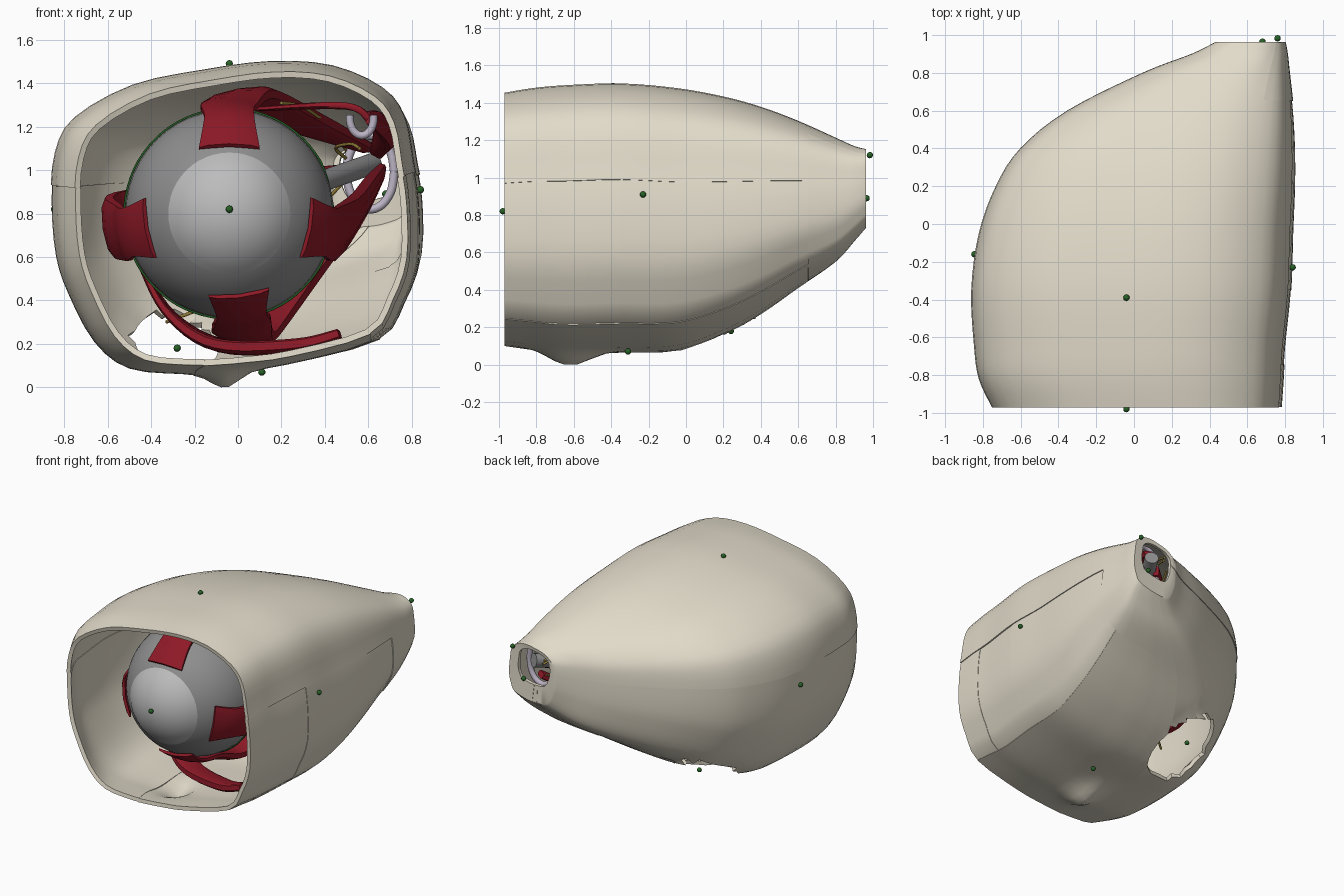
import bpy, bmesh, math
from mathutils import Vector

if "Cube" in bpy.data.objects:
    bpy.data.objects.remove(bpy.data.objects["Cube"])

EYE = Vector((-0.04, -0.44, 0.80))
APEX = Vector((0.60, 0.86, 1.00))


def mat(name, rgb):
    m = bpy.data.materials.new(name)
    m.diffuse_color = (*rgb, 1)
    m.use_nodes = True
    m.node_tree.nodes["Principled BSDF"].inputs["Base Color"].default_value = m.diffuse_color
    return m


BONE = mat("bone", (0.76, 0.71, 0.59))
RED = mat("muscle", (0.27, 0.01, 0.02))
MAUVE = mat("cartilage", (0.50, 0.45, 0.55))
OLIVE = mat("nerve_fibre", (0.35, 0.25, 0.05))
GREEN = mat("marker", (0.02, 0.12, 0.02))
GREY = mat("sclera", (0.27, 0.27, 0.27))
PALE = mat("cornea", (0.5, 0.5, 0.5))


def spline(pts, n, closed=False):
    """Catmull-Rom samples through points of any dimension."""
    out, m = [], len(pts)
    for i in range(m if closed else m - 1):
        idx = [(i + k) % m if closed else min(max(i + k, 0), m - 1) for k in (-1, 0, 1, 2)]
        a, b, c, d = (pts[j] for j in idx)
        for s in range(n):
            t = s / n
            out.append([0.5 * (2*q + (r-p)*t + (2*p-5*q+4*r-w)*t*t + (3*q-p-3*r+w)*t**3)
                        for p, q, r, w in zip(a, b, c, d)])
    return out if closed else out + [list(pts[-1])]


def finish(name, bm, material, angle=40, thickness=0):
    me = bpy.data.meshes.new(name)
    bm.to_mesh(me)
    bm.free()
    ob = bpy.data.objects.new(name, me)
    bpy.context.collection.objects.link(ob)
    me.materials.append(material)
    bpy.ops.object.select_all(action='DESELECT')
    bpy.context.view_layer.objects.active = ob
    ob.select_set(True)
    if thickness:
        mod = ob.modifiers.new("thickness", 'SOLIDIFY')
        mod.thickness = thickness
        mod.offset = -1
        bpy.ops.object.modifier_apply(modifier=mod.name)
    bpy.ops.object.shade_smooth_by_angle(angle=math.radians(angle))
    return ob


def skin(rings, caps=True):
    bm = bmesh.new()
    vs = [[bm.verts.new(p) for p in r] for r in rings]
    n = len(vs[0])
    for a, b in zip(vs, vs[1:]):
        for i in range(n):
            bm.faces.new((a[i], a[(i+1) % n], b[(i+1) % n], b[i]))
    if caps:
        bm.faces.new(vs[0])
        bm.faces.new(vs[-1])
    bmesh.ops.recalc_face_normals(bm, faces=bm.faces)
    return bm


# Bony orbit: one outline swept through stations (y, xmin, xmax, zmin, zmax)
outline = [(-.86, .85), (-.84, 1.08), (-.75, 1.24), (-.48, 1.39), (-.15, 1.46), (.17, 1.5),
           (.45, 1.48), (.68, 1.38), (.78, 1.25), (.82, 1.05), (.85, .85), (.85, .58),
           (.78, .38), (.66, .21), (.25, .10), (.02, .07), (-.1, .06), (-.25, .055),
           (-.5, .08), (-.66, .2), (-.78, .42), (-.84, .6)]
outline = [((x + .86) / 1.71, (z - .055) / 1.445) for x, z in spline(outline, 3, True)]
stations = [(-.97, -.75, .78, .10, 1.45), (-.82, -.82, .79, .08, 1.475), (-.65, -.845, .80, .06, 1.49),
            (-.35, -.86, .83, .065, 1.50), (-.05, -.82, .84, .075, 1.475), (.2, -.73, .85, .16, 1.43),
            (.4, -.60, .85, .27, 1.375), (.6, -.35, .84, .41, 1.30), (.8, .05, .82, .55, 1.21),
            (.9, .31, .81, .66, 1.165), (.96, .43, .80, .73, 1.15)]


def bump(x, y):  # small spur under the floor
    return .075 * math.exp(-((x + .06) / .09)**2 - ((y + .62) / .14)**2)


rings = []
for y, x0, x1, z0, z1 in spline(stations, 4):
    ring = [(x0 + u*(x1-x0), y, z0 + v*(z1-z0)) for u, v in outline]
    rings.append([(x, y, max(0, z - (bump(x, y) if z < .4 else 0))) for x, y, z in ring])
rings.append([(.47 + u*.26, .955, .86 + v*.26) for u, v in outline])


def fissure(p):  # below 1 inside the opening in the outer floor
    return math.hypot((p.x + .29) / .20, (p.y - .16) / .27) if p.z < .5 else 9


def region(i, y):
    """Bone name from the position around the outline and the depth."""
    if y > .64 and 20 <= i < 46:
        return "sphenoid_apex"
    if 1 <= i < 28:
        return "frontal_roof"
    if 28 <= i < 39:
        return "maxilla_frontal_process" if y < -.76 else "lacrimal_wall" if y < -.32 else "ethmoid_wall"
    return "maxilla_floor" if 39 <= i < 50 else "lateral_wall"


swell = {"frontal_roof": .003, "ethmoid_wall": -.003, "lacrimal_wall": -.006, "sphenoid_apex": .003,
         "maxilla_frontal_process": -.003, "maxilla_floor": .0, "lateral_wall": -.002}
for part, off in swell.items():
    bm = skin(rings, False)
    bm.normal_update()
    bm.faces.index_update()
    # keep this bone only, and leave the fissure open
    drop = []
    for f in bm.faces:
        c = f.calc_center_median()
        if fissure(c) < 1 or region(f.index % len(outline), c.y) != part:
            drop.append(f)
    for v in bm.verts:
        v.co += v.normal * off if v.co.z > .02 else Vector()
    bmesh.ops.delete(bm, geom=drop, context='FACES')
    # pull the stepped fissure border onto a clean oval
    for v in bm.verts:
        q = fissure(v.co)
        if v.is_boundary and .3 < q < 1.16:
            v.co.x = -.29 + (v.co.x + .29) / q
            v.co.y = .16 + (v.co.y - .16) / q
    finish(part, bm, BONE, thickness=.028)


# Eyeball and cornea
def ball(name, centre, r, material, keep=None, seg=48):
    bm = bmesh.new()
    bmesh.ops.create_uvsphere(bm, u_segments=seg, v_segments=seg // 2, radius=r)
    for v in bm.verts:
        v.co = Vector((v.co.x, -v.co.z, v.co.y)) + Vector(centre)
    if keep is not None:
        bmesh.ops.bisect_plane(bm, geom=bm.verts[:] + bm.edges[:] + bm.faces[:],
                               plane_co=(0, keep, 0), plane_no=(0, 1, 0), clear_outer=True)
    return finish(name, bm, material)


ball("eyeball", EYE, .48, GREY)
ball("cornea", (EYE.x, -.607, EYE.z), .358, PALE, keep=-.825)


# Muscles: flattened bands that curve around the axis from eye to apex
def strap(name, pts, material=RED):
    """pts: (x, y, z, width, thickness)"""
    sm = spline(pts, 6)
    rings = []
    for i, (x, y, z, w, h) in enumerate(sm):
        p = Vector((x, y, z))
        t = (Vector(sm[min(i+1, len(sm)-1)][:3]) - Vector(sm[max(i-1, 0)][:3])).normalized()
        k = min(max((y - EYE.y) / (APEX.y - EYE.y), 0), 1)
        n = p - EYE.lerp(APEX, k)
        n = (n - t * n.dot(t)).normalized()
        side = t.cross(n)
        ring = []
        for a, b in ((-1, -.3), (-.7, -.5), (0, -.5), (.7, -.5), (1, -.3),
                     (1, .3), (.7, .5), (0, .5), (-.7, .5), (-1, .3)):
            s = a * w / 2
            ring.append(p + side * s + n * (b * h - s * s))
        rings.append(ring)
    return finish(name, skin(rings), material, 50)


def rectus(name, dx, dz, start, belly, end):
    pts = []
    for deg, w, h in ((start, .28, .02), ((start + 90) / 2, .23, .03), (90, .26, .045)):
        a = math.radians(deg)
        r = .49 + h / 2
        pts.append((EYE.x + dx*r*math.sin(a), EYE.y - r*math.cos(a), EYE.z + dz*r*math.sin(a), w, h))
    pts.append((*belly, .28, .07))
    mid = Vector(belly).lerp(Vector(end), .55)
    pts.append((*mid, .19, .07))
    pts.append((*end, .08, .04))
    strap(name, pts)


rectus("superior_rectus", 0, 1, 39, (.05, -.05, 1.34), (.60, .86, 1.10))
rectus("inferior_rectus", .12, -.99, 50, (.05, -.05, .25), (.61, .86, .90))
rectus("lateral_rectus", -.98, -.18, 51, (-.55, -.08, .76), (.52, .86, .99))
rectus("medial_rectus", .98, -.18, 49, (.51, -.05, .74), (.66, .86, .99))
strap("superior_oblique", [(.64, .85, 1.08, .06, .04), (.68, .45, 1.16, .12, .07), (.66, .0, 1.21, .13, .07),
                           (.60, -.45, 1.24, .06, .04)])
strap("superior_oblique_tendon", [(.60, -.47, 1.24, .04, .03), (.5, -.47, 1.295, .04, .03), (.15, -.38, 1.285, .06, .02),
                                  (-.18, -.27, 1.25, .12, .02), (-.41, -.2, 1.05, .16, .02)])
strap("inferior_oblique", [(.47, -.60, .24, .09, .05), (.28, -.57, .19, .13, .06), (-.08, -.46, .19, .15, .06),
                           (-.32, -.32, .34, .16, .04), (-.47, -.20, .60, .18, .02)])


# Nerves, pulley and tendon ring
def tube(name, pts, r, material):
    cu = bpy.data.curves.new(name, 'CURVE')
    cu.dimensions = '3D'
    cu.bevel_depth = r
    cu.bevel_resolution = 2 if r < .02 else 4
    cu.use_fill_caps = True
    sm = spline(pts, 6)
    sp = cu.splines.new('POLY')
    sp.points.add(len(sm) - 1)
    for q, p in zip(sp.points, sm):
        q.co = (*p, 1)
    cu.materials.append(material)
    ob = bpy.data.objects.new(name, cu)
    bpy.context.collection.objects.link(ob)


def arc(c, rx, rz, a0, a1):
    return [(c[0] + rx*math.cos(math.radians(a0 + (a1-a0)*i/12)), c[1],
             c[2] + rz*math.sin(math.radians(a0 + (a1-a0)*i/12))) for i in range(13)]


tube("optic_nerve", [(.03, .0, .83), (.2, .25, .88), (.42, .6, .96), (.62, .93, 1.03)], .05, GREY)
tube("tendon_ring", arc((.61, .84, .99), .11, .17, 0, 360), .02, MAUVE)
tube("trochlea_pulley", arc((.57, -.46, 1.24), .055, .08, 170, 370), .018, MAUVE)
tube("capsule_edge", arc(EYE, .484, .484, 0, 360), .005, GREEN)
tube("frontal_nerve", [(.52, .95, 1.06), (.42, .5, 1.2), (.3, .0, 1.29), (.2, -.2, 1.31)], .008, OLIVE)
tube("nasociliary_nerve", [(.53, .95, 1.03), (.45, .6, 1.1), (.52, .3, 1.12), (.56, .1, 1.1)], .008, OLIVE)
tube("abducens_nerve", [(.46, .95, .97), (.2, .6, .9), (-.2, .3, .8), (-.46, .0, .76)], .008, OLIVE)
tube("oculomotor_nerve", [(.5, .95, .96), (.3, .5, .75), (0, .15, .45), (-.33, -.1, .3)], .008, OLIVE)

# Small marker beads
for i, p in enumerate([(-.04, -.39, 1.49), (.84, -.23, .91), (-.04, -.98, .82), (-.28, .24, .18),
                       (.11, -.31, .07), (-.845, -.16, .82), (.76, .983, 1.12), (.68, .965, .89)]):
    ball("marker_bead_%d" % (i + 1), p, .017, GREEN, seg=12)
